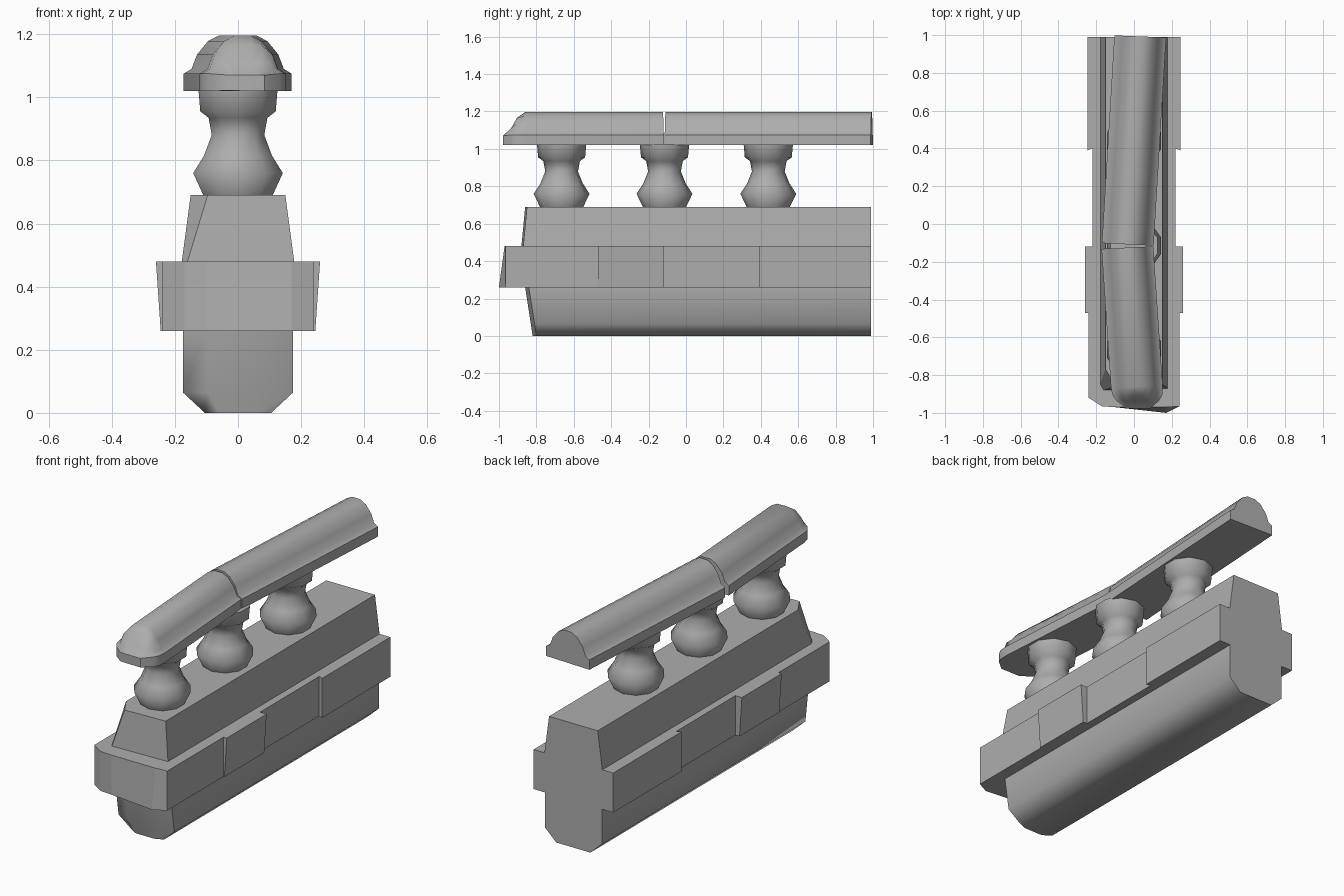
import bpy, bmesh, math

cube = bpy.data.objects.get("Cube")
if cube:
    bpy.data.objects.remove(cube, do_unlink=True)

# One stone grey for everything
stone = bpy.data.materials.new("stone_grey")
stone.use_nodes = True
GREY = (0.42, 0.42, 0.42, 1)
stone.diffuse_color = GREY
stone.node_tree.nodes["Principled BSDF"].inputs["Base Color"].default_value = GREY


def loft(name, rings, angle=0):
    """Skin a closed solid through rings that have equal point counts."""
    bm = bmesh.new()
    loops = [[bm.verts.new(p) for p in ring] for ring in rings]
    n = len(loops[0])
    for a, b in zip(loops, loops[1:]):
        for i in range(n):
            j = (i + 1) % n
            bm.faces.new((a[i], a[j], b[j], b[i]))
    bm.faces.new(loops[0][::-1])
    bm.faces.new(loops[-1])
    bmesh.ops.recalc_face_normals(bm, faces=bm.faces)
    mesh = bpy.data.meshes.new(name)
    bm.to_mesh(mesh)
    bm.free()
    mesh.materials.append(stone)
    obj = bpy.data.objects.new(name, mesh)
    bpy.context.collection.objects.link(obj)
    if angle:
        bpy.ops.object.select_all(action='DESELECT')
        obj.select_set(True)
        bpy.context.view_layer.objects.active = obj
        bpy.ops.object.shade_smooth_by_angle(angle=math.radians(angle))
    return obj


BACK = 0.99


# Lower plinth with bevelled underside and a shallow bowed front
def plinth_ring(half, z, front):
    return [(half, BACK, z), (-half, BACK, z), (-half, front + 0.03, z),
            (-half * 0.55, front, z), (half * 0.55, front, z), (half, front + 0.02, z)]


loft("lower_plinth", [plinth_ring(0.105, 0, -0.82), plinth_ring(0.175, 0.065, -0.83),
                      plinth_ring(0.175, 0.26, -0.86)], 55)


# Middle course of stepped stones
def course_ring(z, flare, lean):
    side = [(0.245, BACK), (0.245, 0.39), (0.22, 0.40), (0.22, -0.12),
            (0.245 + flare, -0.12), (0.245 + flare, -0.47), (0.24, -0.47)]
    front = [(0.24, -0.965), (0.17, -1.0 + lean), (-0.10, -0.97), (-0.17, -0.965), (-0.24, -0.92)]
    plan = side + front + [(-x, y) for x, y in reversed(side)]
    return [(x, y, z) for x, y in plan]


loft("stone_course", [course_ring(0.26, 0, 0), course_ring(0.48, 0.015, 0.03)])


# Tapered upper wall with one chipped front corner
def wall_ring(half, z, front, chip):
    return [(half, BACK, z), (-half, BACK, z), (-half, front + chip, z),
            (-half + chip * 0.6, front, z), (half, front + 0.01, z)]


loft("upper_wall", [wall_ring(0.178, 0.48, -0.88, 0.03), wall_ring(0.15, 0.69, -0.86, 0.09)])

# Turned balusters
PROFILE = [(0.11, 0.685), (0.145, 0.76), (0.11, 0.815), (0.085, 0.88),
           (0.095, 0.935), (0.122, 0.955), (0.128, 1.025)]
SIDES = 10
for label, y in (("front", -0.665), ("middle", -0.115), ("back", 0.44)):
    rings = []
    for r, z in PROFILE:
        turns = [math.tau * (i + 0.5) / SIDES for i in range(SIDES)]
        rings.append([(r * 1.03 * math.cos(t), y + r * 1.03 * math.sin(t), z) for t in turns])
    loft(label + "_baluster", rings, 60)

# Handrail: a domed section swept along two slightly angled lengths
HALF = [(0.137, 1.02), (0.137, 1.075), (0.112, 1.09), (0.095, 1.135), (0.06, 1.178), (0.025, 1.196)]
SECTION = HALF + [(-x, z) for x, z in reversed(HALF)]


def rail_ring(cx, y, width=1, cap=1.2, skew=0):
    return [(cx + x * width, y + x * skew, min(z, cap) + 0.0001 * i * (cap < 1.1))
            for i, (x, z) in enumerate(SECTION)]


loft("back_handrail", [rail_ring(-0.033, -0.108, skew=-0.05), rail_ring(0.033, 0.993, skew=-0.04)], 40)
loft("front_handrail", [rail_ring(-0.035, -0.125, skew=0.05), rail_ring(0.015, -0.86, skew=0.05),
                        rail_ring(0.018, -0.905, 0.96, 1.165), rail_ring(0.02, -0.935, 0.83, 1.11),
                        rail_ring(0.022, -0.978, 0.45, 1.07)], 40)
